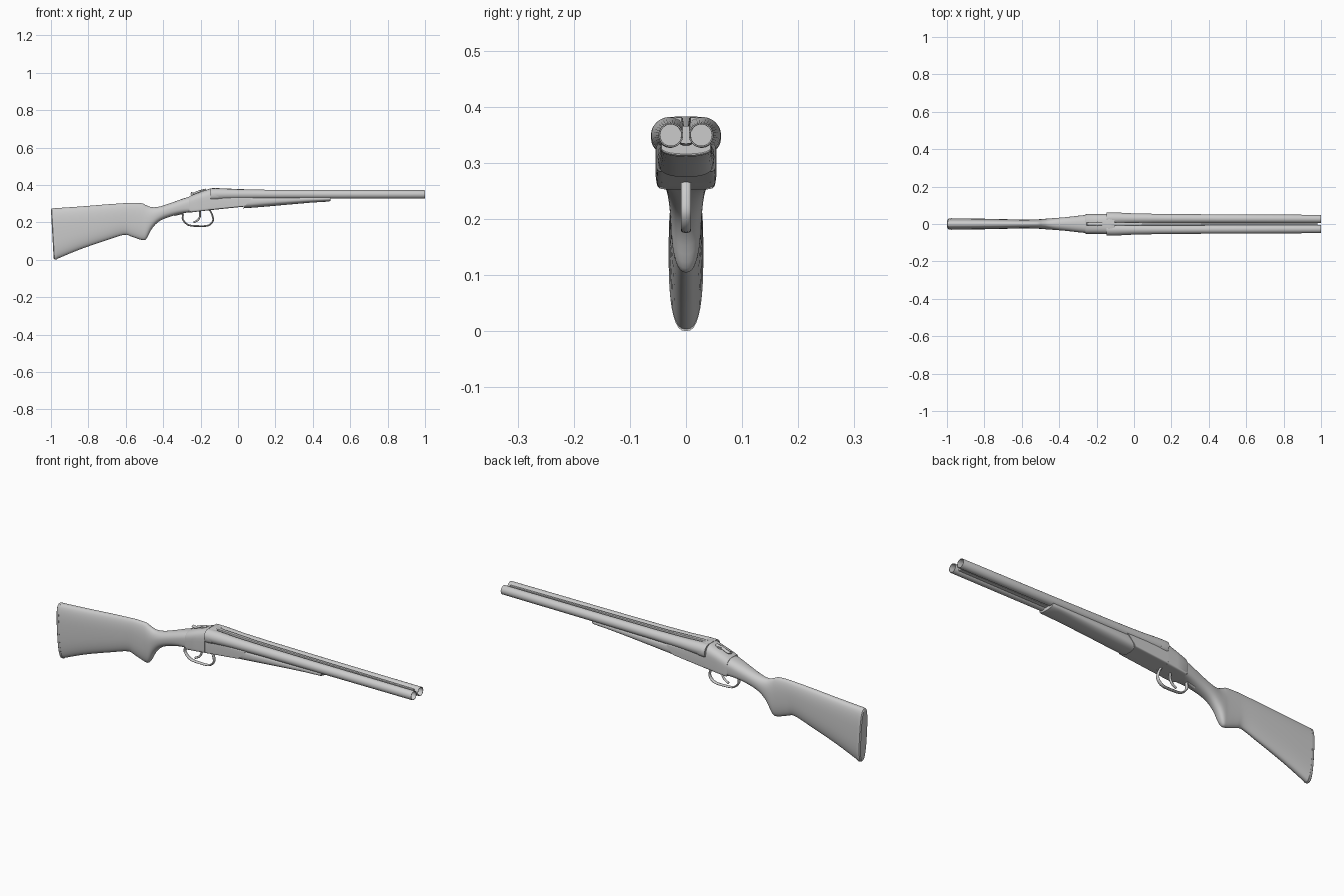
import bpy, bmesh, math
from mathutils import Vector


def finish(name, bm, angle=35):
    bmesh.ops.recalc_face_normals(bm, faces=bm.faces)
    me = bpy.data.meshes.new(name)
    bm.to_mesh(me)
    bm.free()
    ob = bpy.data.objects.new(name, me)
    bpy.context.collection.objects.link(ob)
    shade(ob, angle)
    return ob


def shade(ob, angle=35):
    bpy.ops.object.select_all(action='DESELECT')
    ob.select_set(True)
    bpy.context.view_layer.objects.active = ob
    bpy.ops.object.shade_smooth_by_angle(angle=math.radians(angle))


def smooth_stations(st, steps):
    # Catmull-Rom interpolation of section parameters
    out = []
    for i in range(len(st) - 1):
        p = [st[max(i - 1, 0)], st[i], st[i + 1], st[min(i + 2, len(st) - 1)]]
        for k in range(steps):
            t = k / steps
            out.append([0.5 * (2 * b + (c - a) * t + (2 * a - 5 * b + 4 * c - d) * t * t
                               + (3 * b - a - 3 * c + d) * t ** 3) for a, b, c, d in zip(*p)])
    return out + [list(st[-1])]


def loft(name, stations, steps=1, n=36):
    # station: x, top z, bottom z, half width, top roundness, bottom roundness, tilt
    bm = bmesh.new()
    rings = []
    for x, top, bot, hw, nt, nb, tilt in smooth_stations(stations, steps):
        ring, cz, hz = [], (top + bot) / 2, (top - bot) / 2
        for i in range(n):
            a = 2 * math.pi * i / n
            c, s = math.cos(a), math.sin(a)
            e = 2 / (nt if s >= 0 else nb)
            y = hw * math.copysign(abs(c) ** e, c)
            z = cz + hz * math.copysign(abs(s) ** e, s)
            ring.append(bm.verts.new((x + tilt * (top - z), y, z)))
        rings.append(ring)
    for r, q in zip(rings, rings[1:]):
        for i in range(n):
            j = (i + 1) % n
            bm.faces.new((r[i], r[j], q[j], q[i]))
    bm.faces.new(rings[0])
    bm.faces.new(rings[-1])
    return finish(name, bm)


def barrel(name, side):
    # turned tube whose axis converges slightly toward the muzzle
    profile = [(-0.147, 0.0), (-0.147, 0.032), (-0.1, 0.032), (0.0, 0.027), (0.15, 0.0245), (0.45, 0.023),
               (0.998, 0.022), (1.0, 0.0215), (1.0, 0.0195), (0.998, 0.019), (0.8, 0.019), (0.8, 0.0)]
    bm = bmesh.new()
    n, rings = 32, []
    for x, r in profile:
        yc = side * (0.030 - 0.003 * (x + 0.147) / 1.147)
        zc = 0.3495
        rings.append([bm.verts.new((x, yc + r * math.cos(2 * math.pi * i / n),
                                    zc + r * math.sin(2 * math.pi * i / n))) for i in range(n)])
    for r, q in zip(rings, rings[1:]):
        for i in range(n):
            j = (i + 1) % n
            bm.faces.new((r[i], r[j], q[j], q[i]))
    bmesh.ops.remove_doubles(bm, verts=bm.verts, dist=1e-5)
    return finish(name, bm)


def strap(name, pts, thick, half_width):
    # flat bar following a smoothed path in the x-z plane
    path = [Vector((x, 0, z)) for x, z in smooth_stations(pts, 6)]
    bm = bmesh.new()
    rings = []
    for i, p in enumerate(path):
        t = (path[min(i + 1, len(path) - 1)] - path[max(i - 1, 0)]).normalized()
        nrm = Vector((-t.z, 0, t.x)) * thick
        ring = []
        for k in range(12):
            a = 2 * math.pi * k / 12
            ring.append(bm.verts.new(p + nrm * math.cos(a) + Vector((0, half_width * math.sin(a), 0))))
        rings.append(ring)
    for r, q in zip(rings, rings[1:]):
        for k in range(12):
            j = (k + 1) % 12
            bm.faces.new((r[k], r[j], q[j], q[k]))
    bm.faces.new(rings[0])
    bm.faces.new(rings[-1])
    return finish(name, bm, 50)


# Butt plate and stock with pistol grip
loft("butt_plate", [
    (-1.0, 0.266, 0.008, 0.024, 2.8, 2.6, 0.055),
    (-0.996, 0.273, 0.002, 0.029, 2.8, 2.6, 0.055),
    (-0.984, 0.276, 0.0, 0.031, 2.8, 2.6, 0.055)])
loft("stock", [
    (-0.985, 0.275, 0.003, 0.0305, 2.8, 2.6, 0.055),
    (-0.85, 0.284, 0.055, 0.029, 2.7, 2.5, 0.02),
    (-0.70, 0.296, 0.105, 0.026, 2.5, 2.4, 0),
    (-0.61, 0.302, 0.133, 0.0235, 2.4, 2.3, 0),
    (-0.57, 0.304, 0.124, 0.0235, 2.4, 2.4, 0),
    (-0.515, 0.302, 0.106, 0.025, 2.3, 2.4, 0),
    (-0.49, 0.291, 0.112, 0.027, 2.3, 2.4, 0),
    (-0.46, 0.281, 0.166, 0.029, 2.2, 2.3, 0),
    (-0.42, 0.284, 0.206, 0.032, 2.2, 2.3, 0),
    (-0.36, 0.303, 0.231, 0.037, 2.3, 2.5, 0),
    (-0.29, 0.328, 0.249, 0.045, 2.5, 3.5, 0),
    (-0.23, 0.345, 0.257, 0.050, 3, 6, 0)], steps=4)

# Receiver: standing breech and the bar under the barrels
loft("receiver", [
    (-0.262, 0.338, 0.2525, 0.049, 2.8, 5, 0),
    (-0.255, 0.342, 0.2525, 0.0525, 3, 9, 0),
    (-0.20, 0.363, 0.259, 0.0535, 3, 12, 0),
    (-0.148, 0.381, 0.265, 0.0545, 3, 12, 0)], n=48)
loft("receiver_bar", [
    (-0.15, 0.335, 0.265, 0.0535, 12, 12, 0),
    (0.08, 0.335, 0.284, 0.0525, 12, 10, -0.9)], n=48)

# Breech collar joining the barrels
loft("breech_collar", [
    (-0.146, 0.381, 0.312, 0.061, 2.6, 2.6, 0),
    (-0.135, 0.383, 0.311, 0.0625, 2.6, 2.6, 0),
    (-0.105, 0.381, 0.313, 0.061, 2.6, 2.6, 0)])

# Barrels
for side, label in ((-1, "right"), (1, "left")):
    barrel("barrel_" + label, side)

# Ribs between the barrels
loft("top_rib", [
    (-0.12, 0.383, 0.345, 0.009, 10, 10, 0),
    (0.1, 0.374, 0.345, 0.007, 10, 10, 0),
    (0.98, 0.366, 0.345, 0.006, 10, 10, 0)], n=24)
loft("lower_rib", [
    (-0.1, 0.348, 0.328, 0.012, 8, 8, 0),
    (0.98, 0.348, 0.334, 0.009, 8, 8, 0)], n=24)

# Fore-end
loft("fore_end", [
    (0.075, 0.338, 0.275, 0.050, 4, 2.8, -0.75),
    (0.12, 0.34, 0.281, 0.0505, 3, 2.5, -0.1),
    (0.25, 0.34, 0.293, 0.048, 3, 2.4, 0),
    (0.40, 0.34, 0.306, 0.046, 3, 2.4, 0),
    (0.485, 0.34, 0.311, 0.0455, 3, 2.4, 0),
    (0.492, 0.34, 0.316, 0.044, 3, 2.4, 0)], steps=2)

# Trigger guard and trigger
strap("trigger_guard", [
    (-0.34, 0.238), (-0.297, 0.246), (-0.295, 0.215), (-0.265, 0.186), (-0.215, 0.180),
    (-0.16, 0.183), (-0.134, 0.208), (-0.138, 0.24), (-0.152, 0.268)], 0.0045, 0.009)
strap("trigger", [(-0.205, 0.268), (-0.203, 0.235), (-0.215, 0.212), (-0.238, 0.199)], 0.005, 0.006)

# Opening lever and its pivot on the top tang
strap("top_lever", [(-0.252, 0.356), (-0.235, 0.354), (-0.205, 0.366), (-0.17, 0.374)], 0.006, 0.009)
bpy.ops.mesh.primitive_cylinder_add(vertices=20, radius=0.014, depth=0.02, location=(-0.19, 0, 0.362))
bpy.context.object.name = "lever_pivot"
shade(bpy.context.object)
